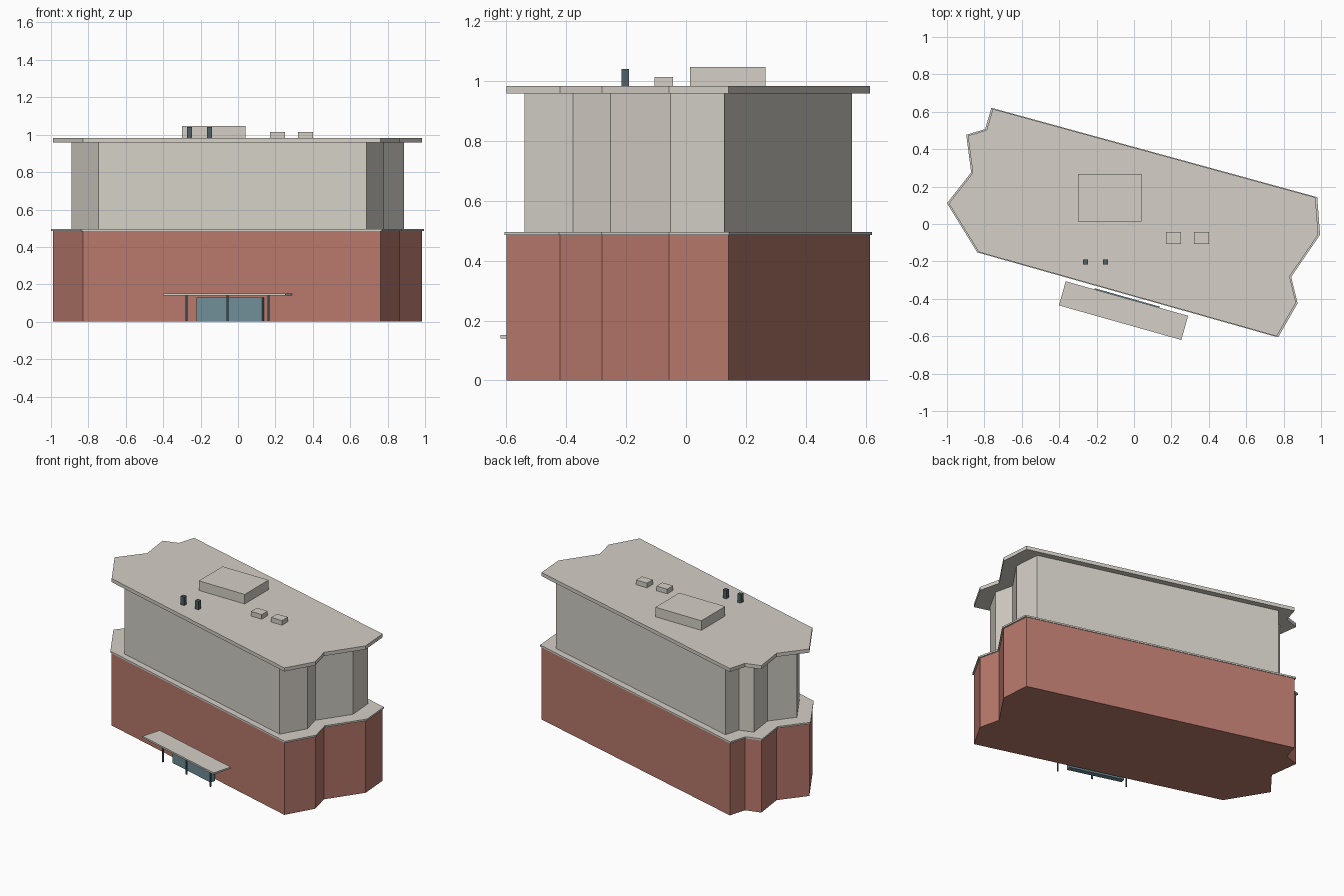
import bpy, bmesh, math
from mathutils import Vector, Matrix

if "Cube" in bpy.data.objects:
    bpy.data.objects.remove(bpy.data.objects["Cube"])


def material(name, rgb):
    m = bpy.data.materials.new(name)
    m.diffuse_color = (*rgb, 1)
    m.use_nodes = True
    m.node_tree.nodes["Principled BSDF"].inputs["Base Color"].default_value = m.diffuse_color
    return m


BRICK = material("brick", (0.48, 0.19, 0.15))
CREAM = material("cream", (0.66, 0.63, 0.57))
GLASS = material("glass", (0.16, 0.27, 0.31))
SLATE = material("slate", (0.08, 0.12, 0.14))

# Building footprint, counter-clockwise from the front left corner
FOOTPRINT = [(-0.83, -0.15), (0.763, -0.60), (0.866, -0.42), (0.832, -0.28),
             (0.985, -0.057), (0.97, 0.142), (-0.755, 0.615), (-0.788, 0.502),
             (-0.888, 0.472), (-0.862, 0.273), (-0.99, 0.11)]


def add_object(name, bm, mat):
    bmesh.ops.recalc_face_normals(bm, faces=bm.faces)
    me = bpy.data.meshes.new(name)
    bm.to_mesh(me)
    bm.free()
    me.materials.append(mat)
    ob = bpy.data.objects.new(name, me)
    bpy.context.collection.objects.link(ob)
    return ob


def storey(name, scale, z0, z1, mat):
    """Extrude the scaled footprint from z0 to z1."""
    bm = bmesh.new()
    base = bm.faces.new([bm.verts.new((x * scale, y * scale, z0)) for x, y in FOOTPRINT])
    top = bmesh.ops.extrude_face_region(bm, geom=[base], use_keep_orig=True)["geom"]
    verts = [g for g in top if isinstance(g, bmesh.types.BMVert)]
    bmesh.ops.translate(bm, verts=verts, vec=(0, 0, z1 - z0))
    return add_object(name, bm, mat)


def box(name, x, y, z0, z1, sx, sy, mat, angle=0):
    bm = bmesh.new()
    bmesh.ops.create_cube(bm, size=1, matrix=Matrix.Diagonal((sx, sy, z1 - z0, 1)))
    ob = add_object(name, bm, mat)
    ob.location = (x, y, (z0 + z1) / 2)
    ob.rotation_euler.z = angle
    return ob


# Stacked storeys and slabs
storey("lower_storey", 1.0, 0, 0.49, BRICK)
storey("ledge", 1.01, 0.485, 0.496, CREAM)
storey("upper_storey", 0.9, 0.49, 0.965, CREAM)
storey("roof_slab", 1.0, 0.959, 0.983, CREAM)

# Rooftop equipment
box("roof_plant_room", -0.13, 0.14, 0.975, 1.047, 0.34, 0.252, CREAM)
for i, x in enumerate((0.21, 0.36)):
    box(f"roof_vent_{i + 1}", x, -0.075, 0.975, 1.014, 0.08, 0.062, CREAM)
for i, x in enumerate((-0.26, -0.153)):
    box(f"chimney_{i + 1}", x, -0.203, 0.975, 1.04, 0.026, 0.026, SLATE)

# Entrance, aligned with the slanted front wall
a, b = Vector(FOOTPRINT[0]), Vector(FOOTPRINT[1])
along = (b - a).normalized()
out = Vector((along.y, -along.x))
angle = math.atan2(along.y, along.x)
canopy = Vector((-0.056, -0.463))

box("canopy", *canopy, 0.141, 0.152, 0.68, 0.134, CREAM, angle)
for i in (-1, 0, 1):
    box(f"canopy_post_{i + 2}", *(canopy + along * i * 0.228), 0, 0.142,
        0.008, 0.008, SLATE, angle)
box("entrance_doors", *(canopy - out * 0.055), 0, 0.13, 0.363, 0.036, GLASS, angle)
